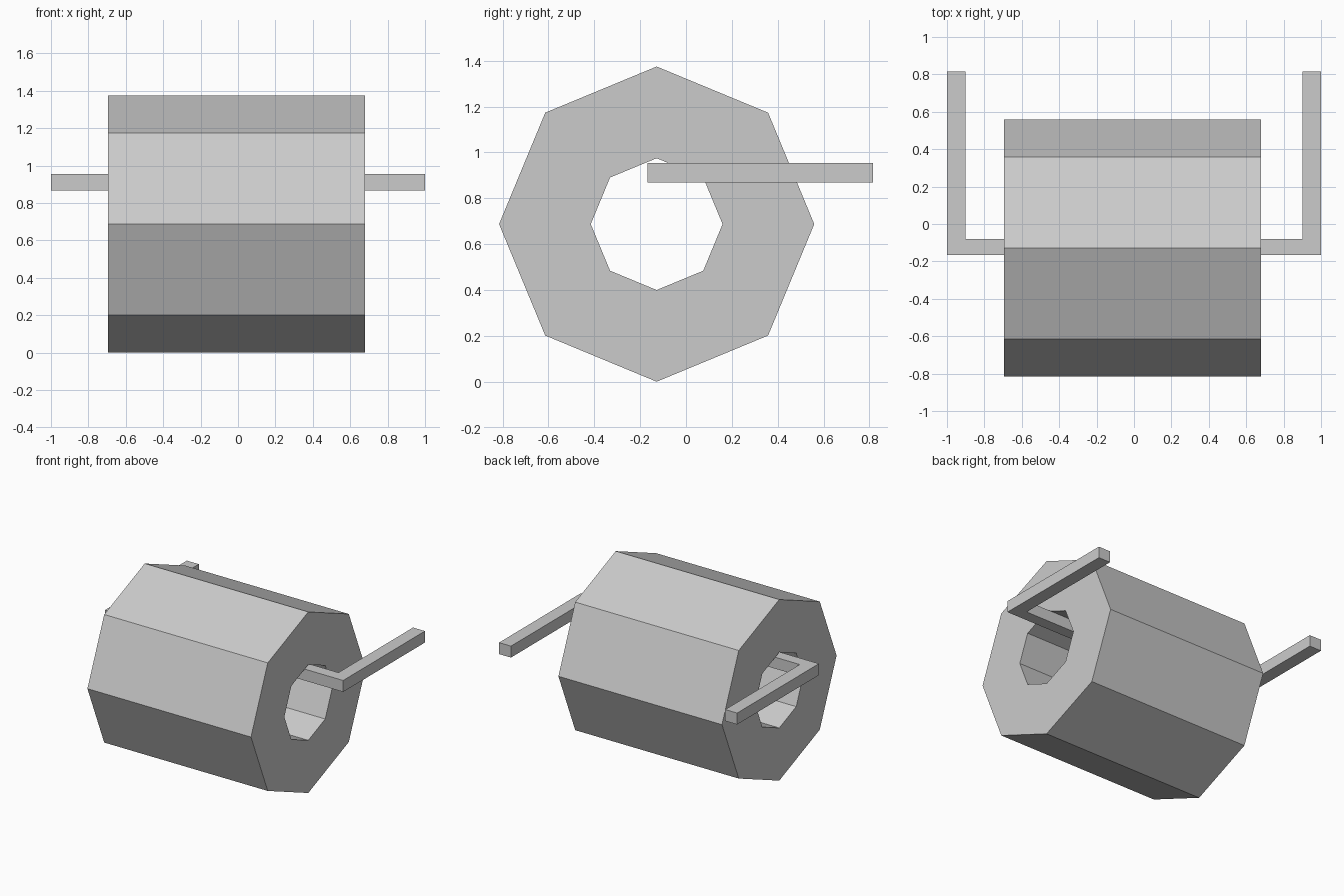
import bpy, bmesh, math

cube = bpy.data.objects.get("Cube")
if cube:
    bpy.data.objects.remove(cube, do_unlink=True)

grey = bpy.data.materials.new("plain grey")
grey.use_nodes = True
colour = (0.6, 0.6, 0.6, 1)
grey.diffuse_color = colour
grey.node_tree.nodes["Principled BSDF"].inputs["Base Color"].default_value = colour


def finish(name, bm):
    bmesh.ops.recalc_face_normals(bm, faces=bm.faces)
    mesh = bpy.data.meshes.new(name)
    bm.to_mesh(mesh)
    bm.free()
    mesh.materials.append(grey)
    obj = bpy.data.objects.new(name, mesh)
    bpy.context.collection.objects.link(obj)
    return obj


# Hollow eight-sided roll lying along x
SIDES, OUTER, INNER = 8, 0.6875, 0.2875
LEFT, RIGHT, MID_Y, MID_Z = 0.68, -0.694, -0.128, 0.6875
bm = bmesh.new()


def ring(x, radius):
    angles = [2 * math.pi * i / SIDES for i in range(SIDES)]
    return [bm.verts.new((x, MID_Y + radius * math.sin(a), MID_Z + radius * math.cos(a)))
            for a in angles]


loops = [ring(LEFT, OUTER), ring(RIGHT, OUTER), ring(RIGHT, INNER), ring(LEFT, INNER)]
for k, loop in enumerate(loops):
    after = loops[(k + 1) % len(loops)]
    for i in range(SIDES):
        j = (i + 1) % SIDES
        bm.faces.new((loop[i], loop[j], after[j], after[i]))
finish("paper_roll", bm)

# U-shaped holder: square rod through the roll with an arm at each end
FRONT, ROD_BACK, ARM_BACK = -0.167, -0.08, 0.815
half = [(1, FRONT), (1, ARM_BACK), (0.9, ARM_BACK), (0.9, ROD_BACK)]
outline = half + [(-x, y) for x, y in reversed(half)]
bm = bmesh.new()
base = bm.faces.new([bm.verts.new((x, y, 0.868)) for x, y in outline])
top = bmesh.ops.extrude_face_region(bm, geom=[base])
bmesh.ops.translate(bm, vec=(0, 0, 0.087),
                    verts=[v for v in top["geom"] if isinstance(v, bmesh.types.BMVert)])
finish("roll_holder", bm)
